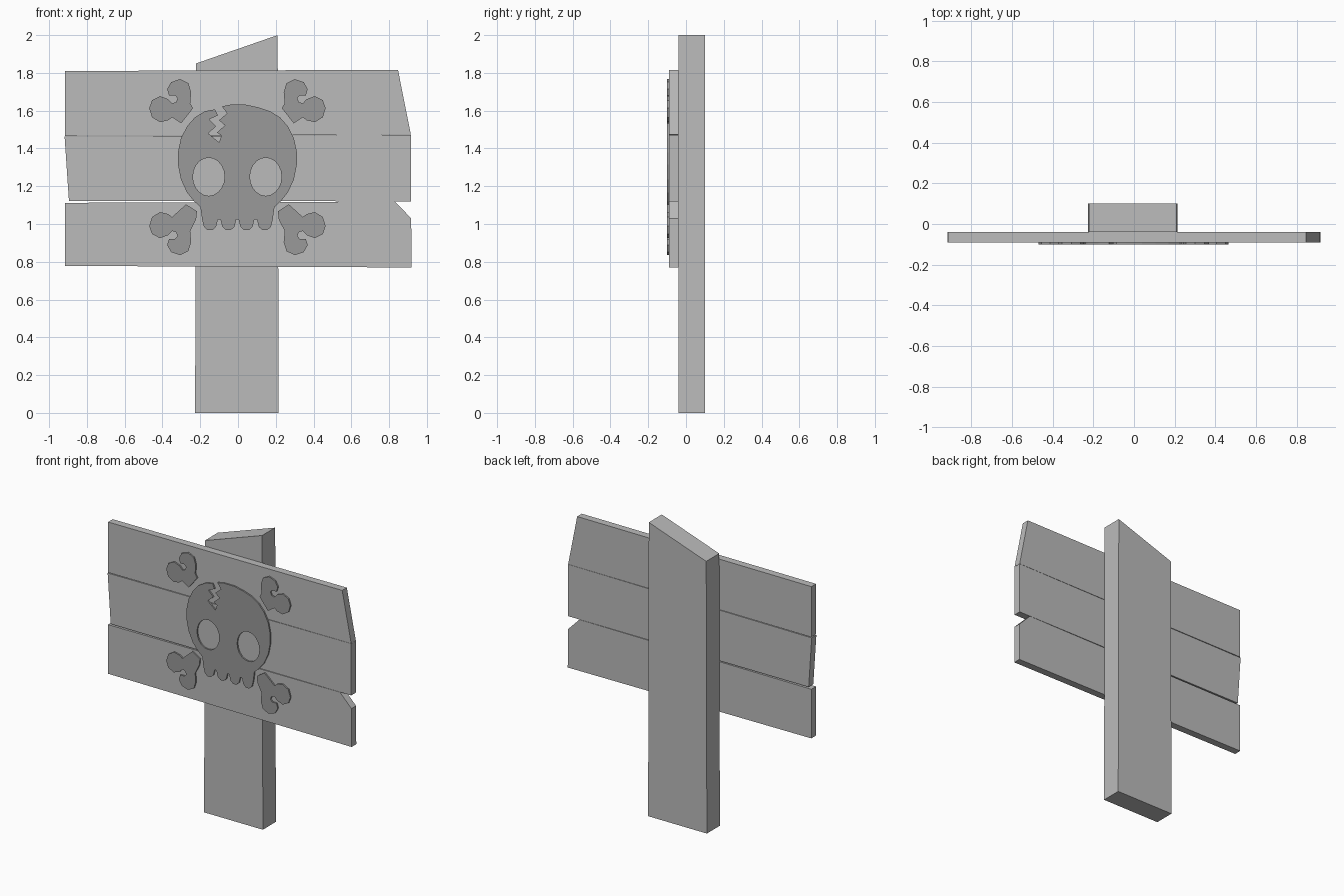
import bpy
import bmesh
from math import sin, cos, tau, pi

if "Cube" in bpy.data.objects:
    bpy.data.objects.remove(bpy.data.objects["Cube"])


def grey(name, value):
    mat = bpy.data.materials.new(name)
    mat.diffuse_color = (value, value, value, 1)
    mat.use_nodes = True
    mat.node_tree.nodes["Principled BSDF"].inputs["Base Color"].default_value = mat.diffuse_color
    return mat


wood = grey("wood", .5)
paint = grey("paint", .32)


def slab(name, loops, y_front, y_back, mat):
    """Flat filled outline in the XZ plane with thickness along y; inner loops become holes."""
    cu = bpy.data.curves.new(name, 'CURVE')
    cu.dimensions = '2D'
    cu.fill_mode = 'BOTH'
    cu.extrude = (y_back - y_front) / 2
    for loop in loops:
        sp = cu.splines.new('POLY')
        sp.points.add(len(loop) - 1)
        for p, (x, z) in zip(sp.points, loop):
            p.co = (x, z, 0, 1)
        sp.use_cyclic_u = True
    ob = bpy.data.objects.new(name, cu)
    ob.location.y = (y_front + y_back) / 2
    ob.rotation_euler.x = pi / 2
    bpy.context.collection.objects.link(ob)
    bpy.ops.object.select_all(action='DESELECT')
    ob.select_set(True)
    bpy.context.view_layer.objects.active = ob
    bpy.ops.object.convert(target='MESH')
    # Weld the caps to the rim and shade flat
    me = bpy.context.object.data
    bm = bmesh.new()
    bm.from_mesh(me)
    bmesh.ops.remove_doubles(bm, verts=bm.verts, dist=.0005)
    bmesh.ops.recalc_face_normals(bm, faces=bm.faces)
    bm.to_mesh(me)
    bm.free()
    bpy.ops.object.shade_flat()
    me.materials.clear()
    me.materials.append(mat)


# Post with slanted top
slab("post", [[(-.227, 0), (.215, 0), (.21, 2), (-.222, 1.85)]], -.04, .10, wood)

# Three weathered planks
planks = {
    "top_plank": [(-.915, 1.81), (.847, 1.816), (.915, 1.473), (-.915, 1.467)],
    "middle_plank": [(-.918, 1.462), (.915, 1.472), (.915, 1.12), (-.895, 1.122)],
    "bottom_plank": [(-.915, 1.112), (.83, 1.119), (.917, 1.03), (.918, .77), (-.915, .778)],
}
for name, outline in planks.items():
    slab(name, [outline], -.09, -.04, wood)

# Skull: mirrored dome side, four teeth, crack in the forehead, eye holes
side = [(.169, 1.597), (.222, 1.565), (.264, 1.517), (.296, 1.454), (.312, 1.379),
        (.312, 1.316), (.296, 1.236), (.264, 1.167), (.226, 1.12), (.193, 1.09)]
tooth = [(.042, 1.025), (.032, .985), (.012, .967), (-.012, .967), (-.032, .985), (-.042, 1.025)]
crack = [(-.122, 1.607), (-.106, 1.575), (-.153, 1.554), (-.116, 1.517), (-.158, 1.48),
         (-.1, 1.432), (-.088, 1.468), (-.111, 1.485), (-.069, 1.522), (-.1, 1.549),
         (-.058, 1.586), (-.085, 1.623)]
skull = [(-.04, 1.632), (.04, 1.632), (.106, 1.618)] + side
for cx in (.142, .045, -.051, -.148):
    skull += [(cx + x, z) for x, z in tooth]
skull += [(-.006 - x, z) for x, z in reversed(side)] + crack
eyes = [[(cx + .084 * cos(tau * i / 20), 1.25 + .101 * sin(tau * i / 20)) for i in range(20)]
        for cx in (-.155, .147)]
slab("skull", [skull] + eyes, -.10, -.089, paint)

# Four bone ends from one knobbly profile, mirrored around the skull
knobs = [(.25, .338), (.245, .397), (.26, .445), (.304, .466), (.351, .45), (.372, .413),
         (.362, .38), (.33, .38), (.317, .365), (.325, .344), (.346, .338), (.367, .36),
         (.41, .376), (.452, .354), (.467, .312), (.452, .264), (.41, .238), (.367, .248),
         (.346, .264)]
upper_shaft = [(.298, .232), (.235, .312)]
lower_shaft = [(.272, .197), (.214, .234), (.219, .277)]
for row, sz, shaft in (("upper", 1, upper_shaft), ("lower", -1, lower_shaft)):
    for col, sx in (("left", -1), ("right", 1)):
        outline = [(-.003 + sx * x, 1.301 + sz * z) for x, z in knobs + shaft]
        slab(f"{row}_{col}_bone", [outline], -.10, -.089, paint)
